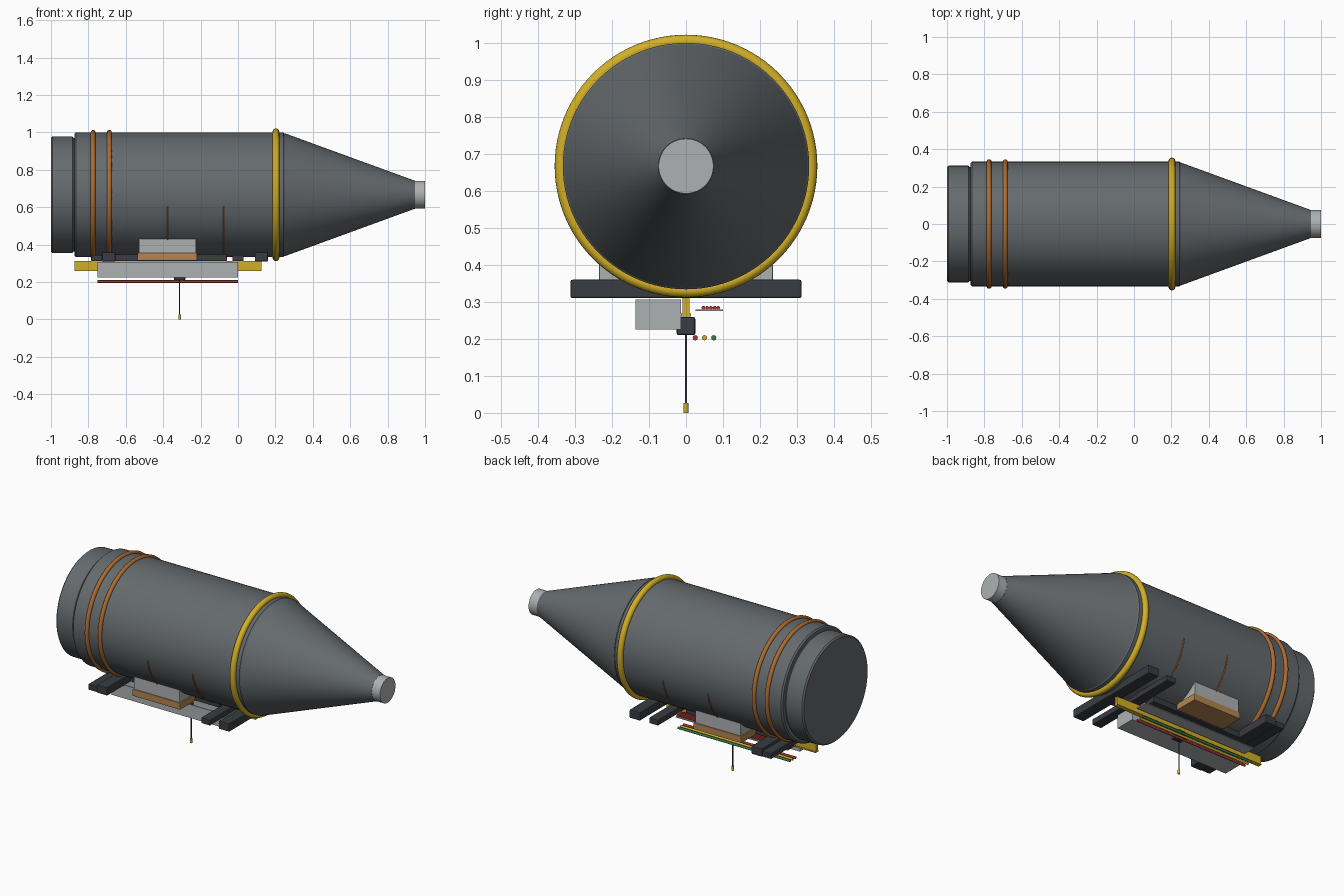
import bpy, bmesh, math
from mathutils import Matrix, Vector

cube = bpy.data.objects.get("Cube")
if cube:
    bpy.data.objects.remove(cube, do_unlink=True)


def material(name, r, g, b):
    m = bpy.data.materials.new(name)
    m.use_nodes = True
    m.diffuse_color = (r, g, b, 1)
    m.node_tree.nodes["Principled BSDF"].inputs["Base Color"].default_value = (r, g, b, 1)
    return m


HULL = material("slate grey", 0.13, 0.145, 0.155)
DARK = material("charcoal", 0.04, 0.045, 0.052)
LIGHT = material("light grey", 0.42, 0.44, 0.45)
YELLOW = material("safety yellow", 0.65, 0.43, 0.02)
COPPER = material("copper", 0.42, 0.15, 0.03)
WOOD = material("tan board", 0.45, 0.24, 0.08)
RED = material("red", 0.42, 0.035, 0.035)
GREEN = material("green", 0.04, 0.2, 0.07)
AXIS = 0.667   # height of the hull centreline
RADIUS = 0.333


def finish(name, bm, mat, smooth=True):
    bmesh.ops.recalc_face_normals(bm, faces=bm.faces)
    mesh = bpy.data.meshes.new(name)
    bm.to_mesh(mesh)
    bm.free()
    mesh.materials.append(mat)
    ob = bpy.data.objects.new(name, mesh)
    bpy.context.collection.objects.link(ob)
    if smooth:
        bpy.ops.object.select_all(action='DESELECT')
        ob.select_set(True)
        bpy.context.view_layer.objects.active = ob
        bpy.ops.object.shade_smooth_by_angle(angle=math.radians(35))
    return ob


def box(name, x, y, z, mat, bevel=0.0):
    """Box from (min, max) ranges."""
    bm = bmesh.new()
    bmesh.ops.create_cube(bm, size=1)
    for v in bm.verts:
        v.co = Vector([(r[0] + r[1]) / 2 + c * (r[1] - r[0]) for r, c in zip((x, y, z), v.co)])
    if bevel:
        bmesh.ops.bevel(bm, geom=bm.edges[:], offset=bevel, segments=2, profile=0.5, affect='EDGES')
    return finish(name, bm, mat, smooth=False)


def lathe(name, profile, mat, y=0, z=AXIS, steps=96):
    """Spin an (x, radius) profile round a line along x, with closed ends."""
    bm = bmesh.new()
    rings = []
    for x, r in profile:
        rings.append([bm.verts.new((x, y + r * math.sin(a), z + r * math.cos(a)))
                      for a in (math.tau * i / steps for i in range(steps))])
    for a, b in zip(rings, rings[1:]):
        for i in range(steps):
            j = (i + 1) % steps
            bm.faces.new((a[i], a[j], b[j], b[i]))
    bm.faces.new(rings[0])
    bm.faces.new(rings[-1])
    return finish(name, bm, mat)


def ring(name, x, major, minor, mat):
    bpy.ops.mesh.primitive_torus_add(location=(x, 0, AXIS), rotation=(0, math.pi / 2, 0),
                                     major_radius=major, minor_radius=minor,
                                     major_segments=96, minor_segments=16)
    ob = bpy.context.object
    ob.name = name
    ob.data.materials.append(mat)
    bpy.ops.object.shade_smooth()


def post(name, x, y, z, r, mat):
    bm = bmesh.new()
    bmesh.ops.create_cone(bm, cap_ends=True, segments=16, radius1=r, radius2=r, depth=z[1] - z[0],
                          matrix=Matrix.Translation((x, y, (z[0] + z[1]) / 2)))
    finish(name, bm, mat)


# Hull, rear cap, nose cone and tip
lathe("hull", [(-0.875, 0.325), (-0.867, RADIUS), (0.242, RADIUS), (0.25, 0.325)], HULL)
lathe("rear_cap", [(-1.0, 0.304), (-0.992, 0.312), (-0.886, 0.312), (-0.878, 0.304), (-0.87, 0.304)], HULL)
lathe("nose_cone", [(0.249, 0.329), (0.945, 0.075)], HULL)
lathe("nose_tip", [(0.943, 0.074), (1.0, 0.074)], LIGHT)

# Hoops around the hull
ring("front_hoop", 0.203, 0.337, 0.018, YELLOW)
for i, x in enumerate((-0.775, -0.688)):
    ring(f"rear_hoop_{i + 1}", x, 0.333, 0.013, COPPER)

# Support frame below the hull
for name, x in (("front_beam", 0.125), ("rear_beam", -0.69)):
    box(name, (x - 0.035, x + 0.035), (-0.312, 0.312), (0.31, 0.36), DARK, 0.005)
for name, x in (("front_inner_beam", 0.0), ("rear_outer_beam", -0.755)):
    box(name, (x - 0.03, x + 0.03), (-0.31, 0.31), (0.312, 0.346), DARK, 0.004)
box("belly_plate", (-0.72, -0.06), (-0.09, 0.09), (0.312, 0.35), DARK, 0.003)

# Hoist rail with a thin lower flange
box("hoist_rail", (-0.875, 0.125), (-0.009, 0.009), (0.262, 0.312), YELLOW)
box("hoist_rail_flange", (-0.875, 0.125), (-0.013, 0.013), (0.26, 0.268), YELLOW)

# Hoist trolley, line and hook
box("hoist_trolley", (-0.342, -0.282), (-0.025, 0.025), (0.21, 0.259), DARK, 0.005)
post("hoist_line", -0.312, 0, (0.02, 0.215), 0.003, DARK)
post("hoist_hook", -0.312, 0, (0.0, 0.027), 0.007, YELLOW)

# Side lockers on boards, and curved straps up the hull, on both sides
for side, s in (("right", -1), ("left", 1)):
    def span(a, b):
        return tuple(sorted((s * a, s * b)))
    box(f"{side}_locker", (-0.53, -0.225), span(0.1, 0.235), (0.354, 0.435), LIGHT, 0.003)
    box(f"{side}_locker_board", (-0.537, -0.218), span(0.095, 0.24), (0.315, 0.355), WOOD, 0.003)
    for i, x in enumerate((-0.375, -0.075)):
        curve = bpy.data.curves.new(f"{side}_strap_{i + 1}", 'CURVE')
        curve.dimensions = '3D'
        curve.bevel_depth = 0.004
        curve.bevel_resolution = 2
        curve.use_fill_caps = True
        spline = curve.splines.new('POLY')
        spline.points.add(12)
        for k, p in enumerate(spline.points):
            a = math.radians(22 + k * 57 / 12)
            p.co = (x, s * RADIUS * math.sin(a), AXIS - RADIUS * math.cos(a), 1)
        curve.materials.append(COPPER)
        bpy.context.collection.objects.link(bpy.data.objects.new(curve.name, curve))

# Open service tray beside the rail
tray_x, tray_y, tray_z, wall = (-0.75, 0.0), (-0.136, -0.014), (0.225, 0.306), 0.006
box("tray_floor", tray_x, tray_y, (tray_z[0], tray_z[0] + wall), LIGHT)
for i, y in enumerate((tray_y[0], tray_y[1] - wall)):
    box(f"tray_side_{i + 1}", tray_x, (y, y + wall), tray_z, LIGHT)
for i, x in enumerate((tray_x[0], tray_x[1] - wall)):
    box(f"tray_end_{i + 1}", (x, x + wall), tray_y, tray_z, LIGHT)

# Cable ladder with a row of thin cables
box("cable_shelf", tray_x, (0.025, 0.1), (0.275, 0.28), LIGHT)
for i in range(5):
    lathe(f"cable_{i + 1}", [(-0.75, 0.005), (0.0, 0.005)], RED, 0.047 + i * 0.01, 0.284, 10)

# Coloured service pipes
for name, y, mat in (("red_pipe", 0.025, RED), ("yellow_pipe", 0.05, YELLOW), ("green_pipe", 0.075, GREEN)):
    lathe(name, [(-0.75, 0.007), (0.0, 0.007)], mat, y, 0.203, 16)
